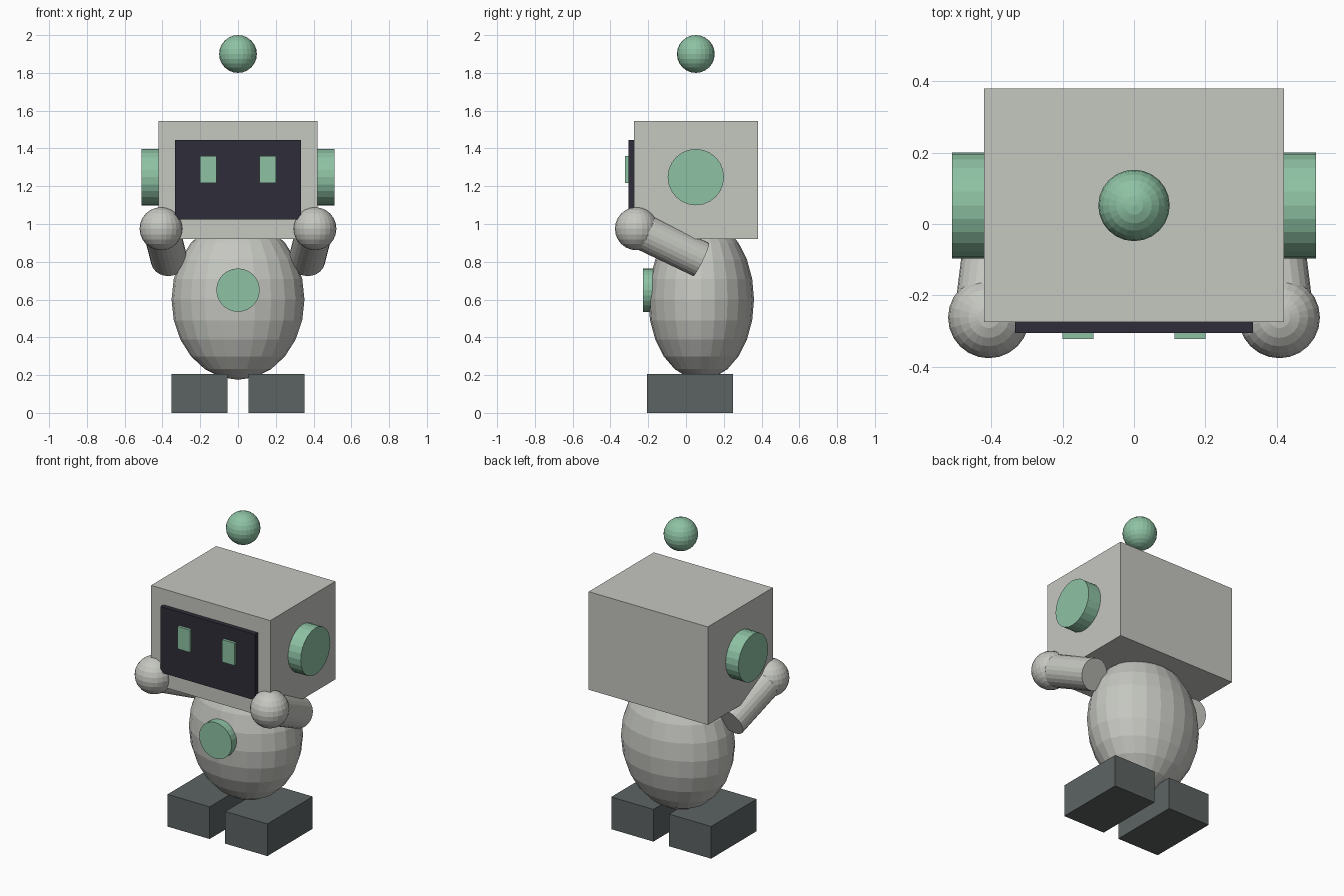
import bpy
from math import pi
from mathutils import Vector

default = bpy.data.objects.get("Cube")
if default:
    bpy.data.objects.remove(default, do_unlink=True)


def material(name, rgb):
    mat = bpy.data.materials.new(name)
    mat.use_nodes = True
    mat.diffuse_color = (*rgb, 1)
    mat.node_tree.nodes["Principled BSDF"].inputs["Base Color"].default_value = (*rgb, 1)
    return mat


GREY = material("light grey", (0.56, 0.57, 0.53))
GREEN = material("mint green", (0.27, 0.54, 0.37))
BLACK = material("screen black", (0.028, 0.027, 0.041))
SLATE = material("dark slate", (0.108, 0.127, 0.124))


def finish(name, mat, scale=None):
    obj = bpy.context.object
    obj.name = obj.data.name = name
    obj.data.materials.append(mat)
    if scale:
        obj.scale = scale
    bpy.ops.object.transform_apply(location=False, rotation=True, scale=True)
    return obj


def box(name, mat, low, high):
    low, high = Vector(low), Vector(high)
    bpy.ops.mesh.primitive_cube_add(size=1, location=(low + high) / 2)
    return finish(name, mat, high - low)


def ball(name, mat, centre, radii):
    bpy.ops.mesh.primitive_uv_sphere_add(segments=24, ring_count=12, radius=1, location=centre)
    return finish(name, mat, radii)


def rod(name, mat, start, end, radius):
    start, end = Vector(start), Vector(end)
    axis = end - start
    bpy.ops.mesh.primitive_cylinder_add(
        vertices=24, radius=radius, depth=axis.length, location=(start + end) / 2,
        rotation=axis.to_track_quat("Z", "Y").to_euler())
    return finish(name, mat)


# Head with face screen and floating antenna ball
box("head", GREY, (-0.42, -0.275, 0.92), (0.42, 0.38, 1.545))
box("face_screen", BLACK, (-0.333, -0.305, 1.025), (0.333, -0.27, 1.445))
ball("antenna_ball", GREEN, (0, 0.052, 1.9), (0.1, 0.1, 0.1))

# Egg-shaped body with chest disc
ball("body", GREY, (0, 0.08, 0.6), (0.352, 0.28, 0.425))
rod("chest_disc", GREEN, (0, -0.15, 0.65), (0, -0.227, 0.65), 0.115)

# Paired parts
for side, s in (("left", 1), ("right", -1)):
    box(side + "_eye", GREEN, (s * 0.157 - 0.043, -0.322, 1.217),
        (s * 0.157 + 0.043, -0.3, 1.36))
    rod(side + "_ear", GREEN, (s * 0.4, 0.052, 1.248), (s * 0.51, 0.052, 1.248), 0.149)
    hand = (s * 0.407, -0.262, 0.975)
    rod(side + "_arm", GREY, hand, (s * 0.365, 0.08, 0.812), 0.097)
    ball(side + "_hand", GREY, hand, (0.114, 0.114, 0.114))
    box(side + "_foot", SLATE, (s * 0.2035 - 0.1485, -0.207, 0),
        (s * 0.2035 + 0.1485, 0.25, 0.205))
